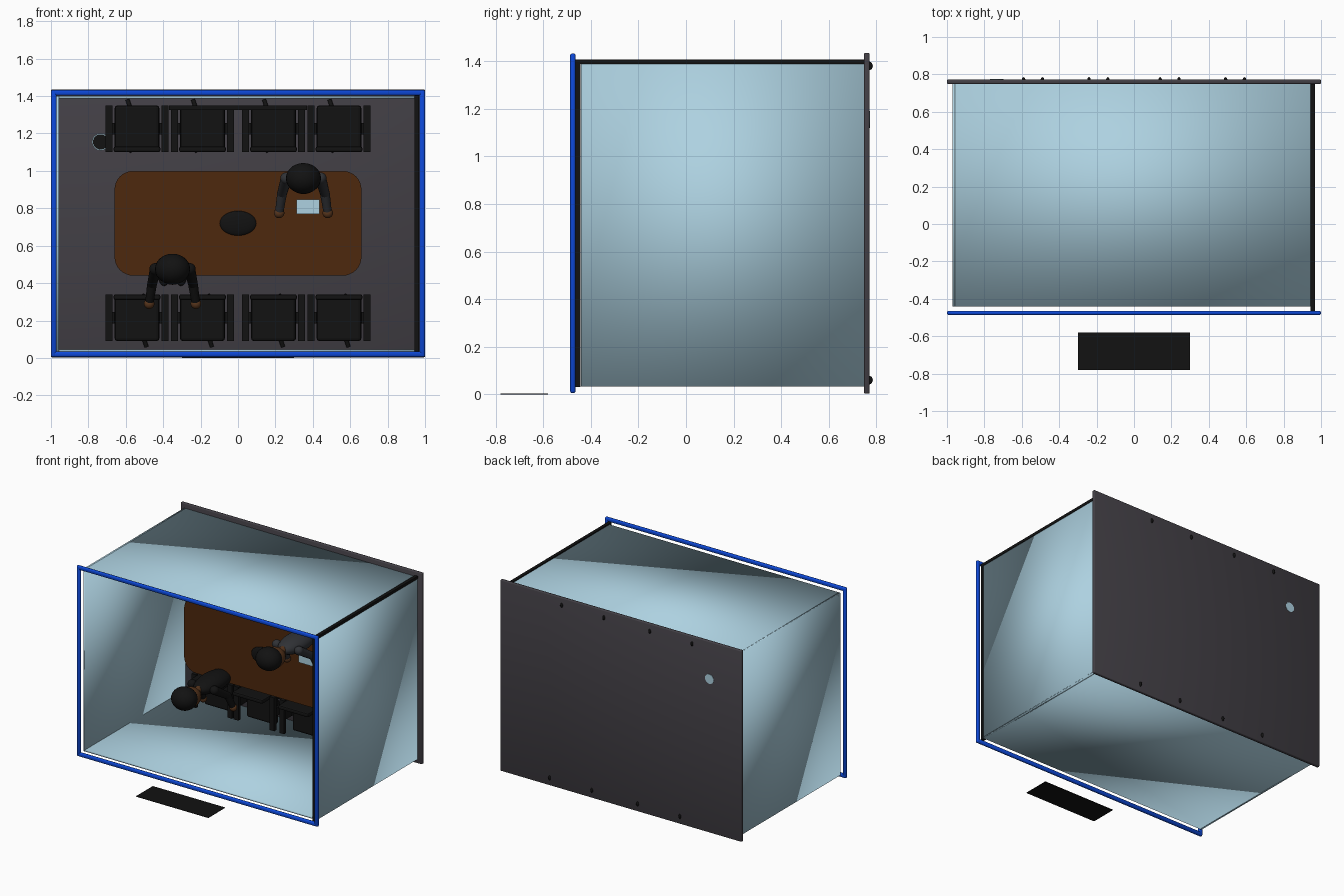
import bpy, math
from mathutils import Vector

if "Cube" in bpy.data.objects:
    bpy.data.objects.remove(bpy.data.objects["Cube"])


def material(name, rgb):
    m = bpy.data.materials.new(name)
    m.diffuse_color = (*rgb, 1)
    m.use_nodes = True
    m.node_tree.nodes["Principled BSDF"].inputs["Base Color"].default_value = m.diffuse_color
    return m


GLASS = material("pale blue glass", (0.42, 0.64, 0.75))
BLUE = material("bright blue", (0.004, 0.065, 0.68))
FLOOR = material("dark grey", (0.055, 0.05, 0.06))
BLACK = material("black", (0.006, 0.006, 0.006))
WOOD = material("brown wood", (0.075, 0.021, 0.004))
SKIN = material("brown skin", (0.1, 0.037, 0.012))
SUIT = material("charcoal", (0.03, 0.032, 0.037))


def finish(name, mat, smooth=True):
    o = bpy.context.object
    o.name = name
    o.data.materials.append(mat)
    if smooth:
        bpy.ops.object.shade_smooth()
    return o


def box(name, x, y, z, mat, bevel=0.0, smooth=False):
    """Box from (min, max) pairs on each axis."""
    bpy.ops.mesh.primitive_cube_add(size=1, location=[sum(p) / 2 for p in (x, y, z)])
    o = bpy.context.object
    o.scale = [abs(p[1] - p[0]) for p in (x, y, z)]
    bpy.ops.object.transform_apply(location=False, rotation=False, scale=True)
    if bevel:
        b = o.modifiers.new("bevel", 'BEVEL')
        b.width, b.segments = bevel, 2
    return finish(name, mat, smooth)


def ball(name, loc, size, mat):
    bpy.ops.mesh.primitive_uv_sphere_add(segments=24, ring_count=14, radius=1, location=loc)
    bpy.context.object.scale = size
    return finish(name, mat)


def rod(name, a, b, r, mat, r2=None):
    a, b = Vector(a), Vector(b)
    bpy.ops.mesh.primitive_cone_add(vertices=16, radius1=r, radius2=r if r2 is None else r2,
                                    depth=(b - a).length, location=(a + b) / 2)
    bpy.context.object.rotation_euler = (b - a).to_track_quat('Z', 'Y').to_euler()
    o = finish(name, mat, False)
    bpy.ops.object.shade_smooth_by_angle(angle=math.radians(40))
    return o


# Room shell: the room lies on its back, so its floor faces -y
box("floor", (-1, 1), (0.748, 0.772), (0.003, 1.435), FLOOR, 0.006, True)
WY = (-0.442, 0.752)
box("left_wall", (-0.97, -0.957), WY, (0.033, 1.4), GLASS, 0, True)
box("right_wall", (0.95, 0.963), WY, (0.033, 1.4), GLASS, 0, True)
box("upper_wall", (-0.97, 0.963), WY, (1.387, 1.4), GLASS, 0, True)
box("lower_wall", (-0.97, 0.963), WY, (0.033, 0.046), GLASS, 0, True)

# Blue rim around the open side
RY = (-0.487, -0.464)
for sx in (-1, 1):
    box("rim_side", (sx * 0.97, sx), RY, (0.005, 1.433), BLUE, 0.009, True)
for z in (0.005, 1.403):
    box("rim_rail", (-1, 1), RY, (z, z + 0.03), BLUE, 0.009, True)

# Black door posts at the right wall, loose black panel, wall screen
box("post_long", (0.943, 0.967), (-0.464, -0.443), (0.03, 1.408), BLACK)
box("post_upright", (0.943, 0.967), (-0.455, 0.75), (1.388, 1.408), BLACK)
box("loose_panel", (-0.3, 0.3), (-0.78, -0.58), (0, 0.003), BLACK)
box("wall_screen", (-0.37, 0.37), (0.0, 0.38), (1.325, 1.35), BLACK)

# Table top: rounded rectangle profile, extruded along y
pts = []
R = 0.1
for cx, cz, a0 in ((0.56, 0.9, 0), (-0.56, 0.9, 90), (-0.56, 0.54, 180), (0.56, 0.54, 270)):
    for k in range(9):
        a = math.radians(a0 + k * 90 / 8)
        pts.append((cx + R * math.cos(a), cz + R * math.sin(a)))
n = len(pts)
verts = [(x, y, z) for y in (0.305, 0.345) for x, z in pts]
faces = [tuple(range(n)), tuple(reversed(range(n, 2 * n)))]
faces += [(i, i + n, (i + 1) % n + n, (i + 1) % n) for i in range(n)]
me = bpy.data.meshes.new("table_top")
me.from_pydata(verts, [], faces)
table = bpy.data.objects.new("table_top", me)
bpy.context.collection.objects.link(table)
bpy.context.view_layer.objects.active = table
table.select_set(True)
finish("table_top", WOOD, False)
bpy.ops.object.shade_smooth_by_angle(angle=math.radians(40))
for x in (-0.42, 0.42):
    box("table_leg", (x - 0.04, x + 0.04), (0.345, 0.75), (0.56, 0.88), BLACK)

# Things on the table
ball("speakerphone", (0, 0.298, 0.72), (0.098, 0.02, 0.066), BLACK)
box("tablet", (0.312, 0.436), (0.268, 0.276), (0.77, 0.846), GLASS)

# Waste bin
rod("bin_shell", (-0.735, 0.58, 1.155), (-0.735, 0.774, 1.155), 0.046, GLASS, 0.036)
rod("bin_liner", (-0.735, 0.575, 1.155), (-0.735, 0.7, 1.155), 0.041, BLACK)


def chair(cx, cz, s):
    """Swivel chair; s = 1 beside the upper wall, -1 turned half way round."""
    def part(name, u, y, v, bevel=0.0):
        box(name, sorted(cx + s * k for k in u), y, sorted(cz + s * k for k in v), BLACK, bevel)

    def at(u, y, v):
        return (cx + s * u, y, cz + s * v)

    part("chair_seat", (-0.12, 0.12), (0.54, 0.585), (-0.12, 0.125), 0.015)
    part("chair_back", (-0.125, 0.125), (0.38, 0.56), (-0.125, -0.095), 0.01)
    for m in (-1, 1):
        part("chair_armrest", (m * 0.13, m * 0.168), (0.46, 0.485), (-0.125, 0.125))
        part("chair_arm_support", (m * 0.14, m * 0.158), (0.485, 0.575), (-0.03, 0.03))
    part("chair_arm_bar", (-0.158, 0.158), (0.57, 0.59), (-0.03, 0.03))
    rod("chair_column", at(0, 0.58, 0), at(0, 0.72, 0), 0.018, BLACK)
    # Star base; the rear leg is longer and its caster dips through the floor
    for k in range(5):
        a = math.radians(108 + 72 * k)
        r, y = (0.163, 0.766) if k == 0 else (0.115, 0.73)
        end = at(r * math.cos(a), y, r * math.sin(a))
        rod("chair_base_leg", at(0, 0.705, 0), (end[0], y - 0.02, end[2]), 0.011, BLACK)
        ball("chair_caster", end, (0.01, 0.019, 0.019), BLACK)


for x in (-0.54, -0.19, 0.19, 0.54):
    chair(x, 1.225, 1)
    chair(x, 0.215, -1)


def person(cx, cz, cloth, reach, spread):
    """Figure facing -z with both arms held forward."""
    ball("hair", (cx, -0.135, cz), (0.094, 0.085, 0.082), BLACK)
    ball("head", (cx, -0.085, cz - 0.012), (0.08, 0.1, 0.072), SKIN)
    rod("neck", (cx, -0.02, cz), (cx, 0.07, cz), 0.03, SKIN)
    ball("torso", (cx, 0.2, cz), (0.092, 0.19, 0.062), cloth)
    for m in (-1, 1):
        sh = (cx + m * 0.092, 0.09, cz)
        el = (cx + m * (spread - 0.015), 0.22, cz - reach * 0.45)
        ha = (cx + m * spread, 0.265, cz - reach)
        ball("shoulder", sh, (0.032,) * 3, cloth)
        rod("upper_arm", sh, el, 0.03, cloth, 0.026)
        ball("elbow", el, (0.026,) * 3, cloth)
        rod("forearm", el, ha, 0.026, cloth, 0.022)
        ball("hand", ha, (0.028, 0.026, 0.028), SKIN)
        rod("leg", (cx + m * 0.045, 0.33, cz), (cx + m * 0.045, 0.72, cz), 0.04, BLACK, 0.03)
        ball("shoe", (cx + m * 0.045, 0.725, cz - 0.03), (0.032, 0.022, 0.06), BLACK)


person(-0.35, 0.475, BLACK, 0.185, 0.125)
person(0.35, 0.96, SUIT, 0.185, 0.13)
